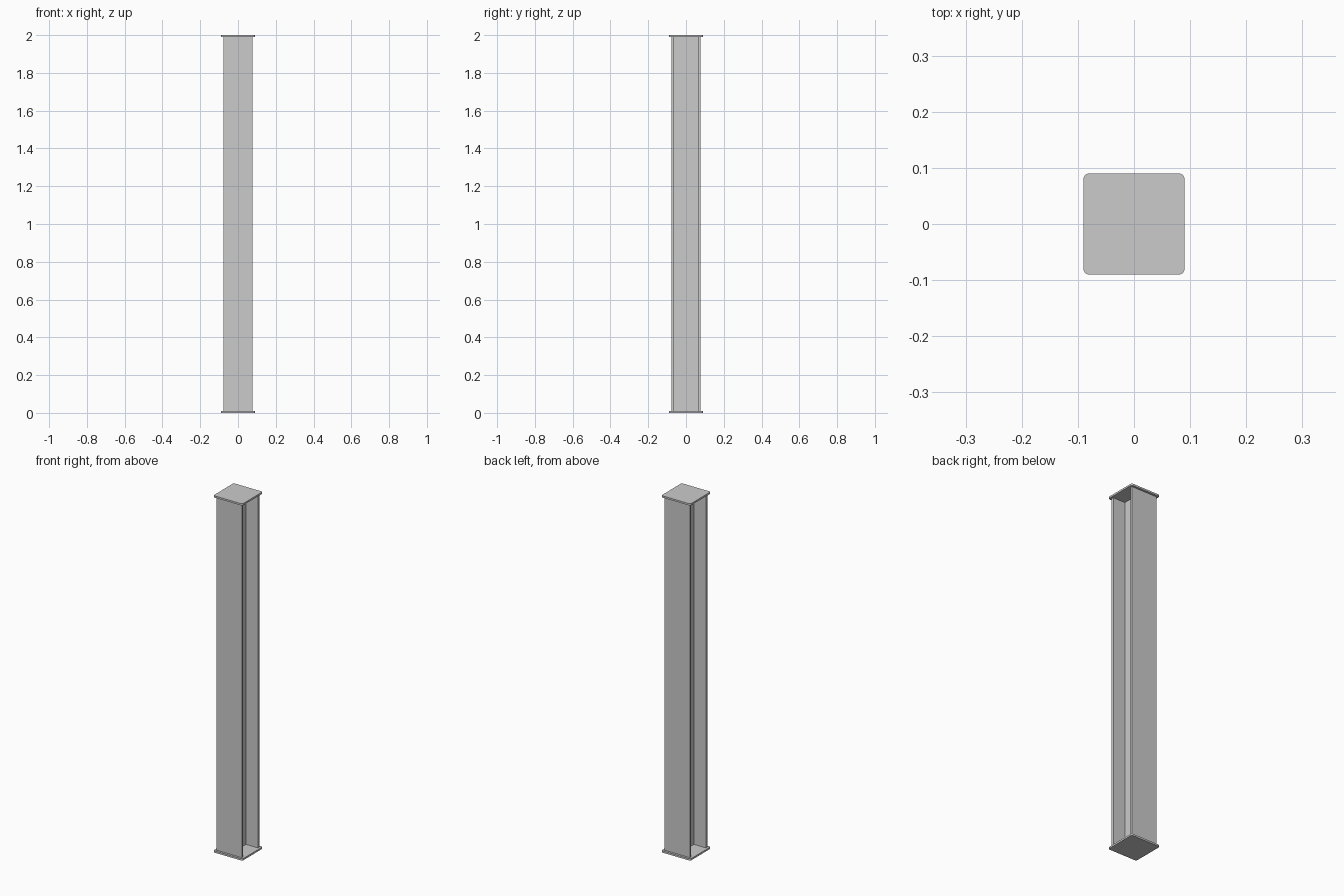
import bpy, bmesh, math

if "Cube" in bpy.data.objects:
    bpy.data.objects.remove(bpy.data.objects["Cube"])

H, PLATE_T = 2.0, 0.01          # overall height, end plate thickness
HALF, FLANGE_T, WEB = 0.078, 0.013, 0.004   # beam half size, flange, half web


def extrude_profile(name, pts, z0, z1):
    """Make a closed prism from an xy outline."""
    bm = bmesh.new()
    face = bm.faces.new([bm.verts.new((x, y, z0)) for x, y in pts])
    res = bmesh.ops.extrude_face_region(bm, geom=[face])
    top = [v for v in res["geom"] if isinstance(v, bmesh.types.BMVert)]
    bmesh.ops.translate(bm, verts=top, vec=(0, 0, z1 - z0))
    bmesh.ops.recalc_face_normals(bm, faces=bm.faces)
    me = bpy.data.meshes.new(name)
    bm.to_mesh(me)
    bm.free()
    ob = bpy.data.objects.new(name, me)
    bpy.context.collection.objects.link(ob)
    return ob


def rounded_square(half, r, steps=6):
    pts = []
    for k, (sx, sy) in enumerate([(1, 1), (-1, 1), (-1, -1), (1, -1)]):
        for i in range(steps + 1):
            a = math.pi / 2 * (k + i / steps)
            pts.append((sx * (half - r) + r * math.cos(a),
                        sy * (half - r) + r * math.sin(a)))
    return pts


# I-beam: quarter outline mirrored around both axes
inner = HALF - FLANGE_T
right = [(WEB, -inner), (WEB, inner), (HALF, inner), (HALF, HALF)]
right = [(HALF, -HALF), (HALF, -inner)] + right
left = [(-x, y) for x, y in reversed(right)]
extrude_profile("beam", right + left, PLATE_T, H - PLATE_T)

# End plates with rounded corners
for name, z in (("base_plate", 0), ("top_plate", H - PLATE_T)):
    plate = extrude_profile(name, rounded_square(0.09, 0.01), z, z + PLATE_T)
    bpy.ops.object.select_all(action="DESELECT")
    plate.select_set(True)
    bpy.context.view_layer.objects.active = plate
    bpy.ops.object.shade_smooth_by_angle(angle=math.radians(30))
